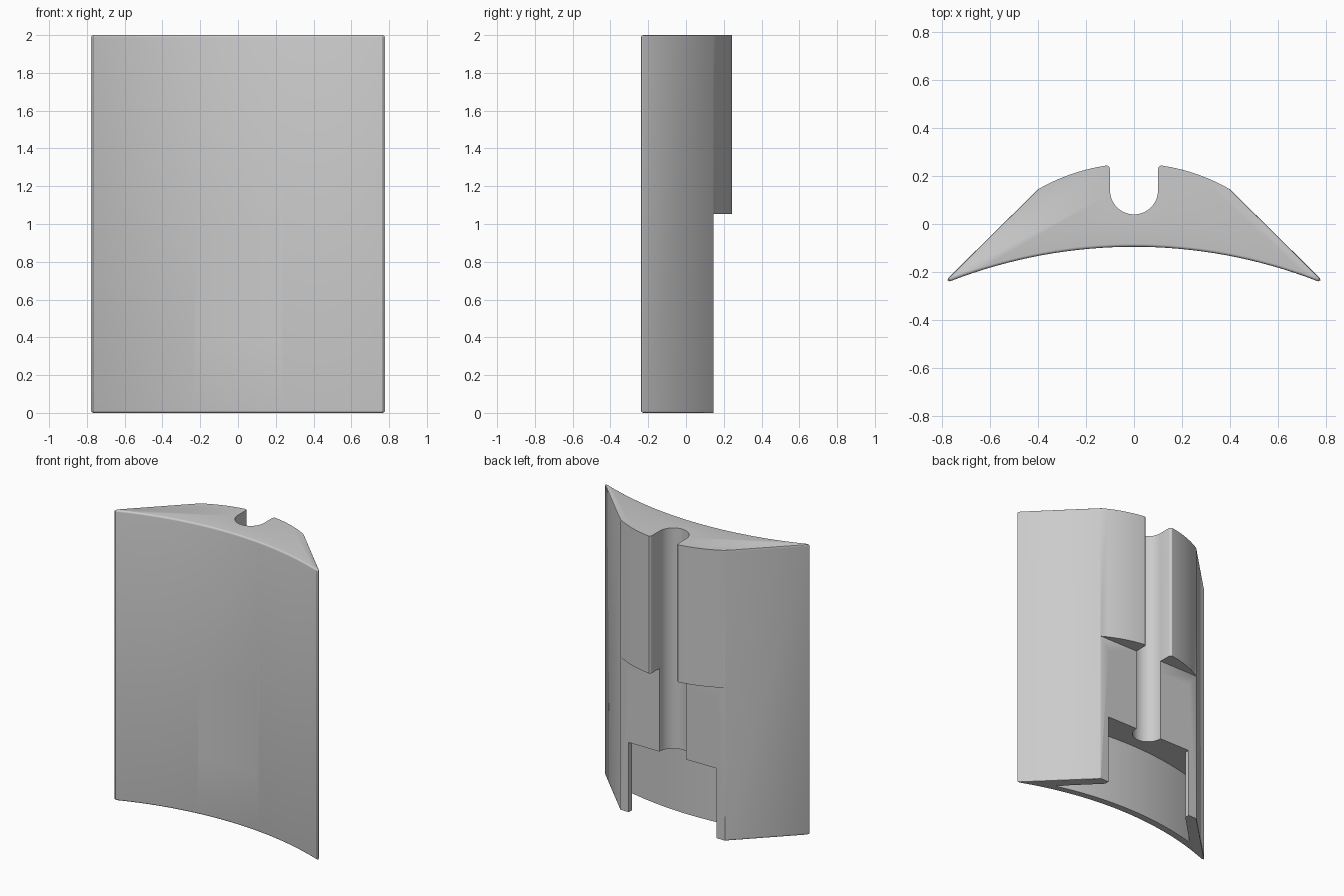
import bpy, bmesh, math

if "Cube" in bpy.data.objects:
    bpy.data.objects.remove(bpy.data.objects["Cube"])

grey = bpy.data.materials.new("light grey")
grey.diffuse_color = (0.6, 0.6, 0.6, 1)
grey.use_nodes = True
grey.node_tree.nodes["Principled BSDF"].inputs["Base Color"].default_value = grey.diffuse_color


def loft(name, rings):
    """Closed solid through rings of (x, y, z) points with equal counts."""
    bm = bmesh.new()
    loops = [[bm.verts.new(p) for p in ring] for ring in rings]
    for a, b in zip(loops, loops[1:]):
        for i in range(len(a)):
            j = (i + 1) % len(a)
            bm.faces.new((a[i], a[j], b[j], b[i]))
    bm.faces.new(loops[0])
    bm.faces.new(loops[-1])
    bmesh.ops.recalc_face_normals(bm, faces=bm.faces)
    mesh = bpy.data.meshes.new(name)
    bm.to_mesh(mesh)
    bm.free()
    mesh.materials.append(grey)
    obj = bpy.data.objects.new(name, mesh)
    bpy.context.collection.objects.link(obj)
    return obj


def prism(name, profile, z0, z1):
    return loft(name, [[(x, y, z) for x, y in profile] for z in (z0, z1)])


def mirrored(half):
    """Complete a right-hand half profile, given from front to back."""
    return half + [(-x, y) for x, y in reversed(half) if x > 1e-6]


def arc_y(x, top, radius):
    return top - radius + math.sqrt(radius * radius - x * x)


def outer_profile(d):
    """Concave front, pointed wings and bowed back; d draws in the edges."""
    end = 0.768 - 1.2 * d
    half = [(end * i / 16, arc_y(end * i / 16, -0.095 + d, 2.117)) for i in range(17)]
    half += [(end + 0.010, -0.235 + 1.1 * d), (end + 0.007, 0.55 - 0.5 * d - end - 0.007)]
    corner = 0.4 - 0.5 * d
    half += [(corner * (1 - i / 10), arc_y(corner * (1 - i / 10), 0.252, 0.8))
             for i in range(11)]
    return mirrored(half)


def cavity_profile(top, radius, slope):
    """Hollow between the front wall and the two wing walls."""
    end = 0.55
    half = [(end * i / 12, arc_y(end * i / 12, top, radius)) for i in range(13)]
    half += [(end + 0.008, half[-1][1] + 0.006), (end + 0.003, slope - end - 0.003),
             (0.335, slope - 0.335), (0.335, 0.4)]
    return mirrored(half)


# Body with softly rounded top and bottom edges
r = 0.012
steps = [(r * (1 - math.sin(t)), r * (1 - math.cos(t)))
         for t in (i * math.pi / 8 for i in range(5))]
levels = steps + [(d, 2 - z) for d, z in reversed(steps)]
body = loft("body", [[(x, y, z) for x, y in outer_profile(d)] for d, z in levels])

# Rear step under the upper block
step = prism("step_cutter", [(-1, 0.145), (1, 0.145), (1, 0.6), (-1, 0.6)], -0.2, 1.053)

# Round-bottomed slot with eased mouth
half_slot = [(0.1 * math.sin(i * math.pi / 24), 0.14 - 0.1 * math.cos(i * math.pi / 24))
             for i in range(13)]
half_slot += [(0.1, 0.228), (0.103, 0.237), (0.108, 0.242), (0.115, 0.245), (0.115, 0.4)]
slot = prism("slot_cutter", mirrored(half_slot), -0.2, 2.2)

# Two-level cavity, wider below
upper = prism("upper_cavity_cutter", cavity_profile(-0.022, 3.0, 0.446), 0.4, 0.965)
lower = prism("lower_cavity_cutter", cavity_profile(-0.040, 2.1, 0.447), -0.2, 0.48)

bpy.context.view_layer.objects.active = body
for cutter in (step, slot, upper, lower):
    mod = body.modifiers.new(cutter.name, "BOOLEAN")
    mod.operation = "DIFFERENCE"
    mod.solver = "EXACT"
    mod.object = cutter
    bpy.ops.object.modifier_apply(modifier=mod.name)
    bpy.data.objects.remove(cutter)

bpy.ops.object.select_all(action="DESELECT")
body.select_set(True)
bpy.ops.object.shade_smooth_by_angle(angle=math.radians(30))
